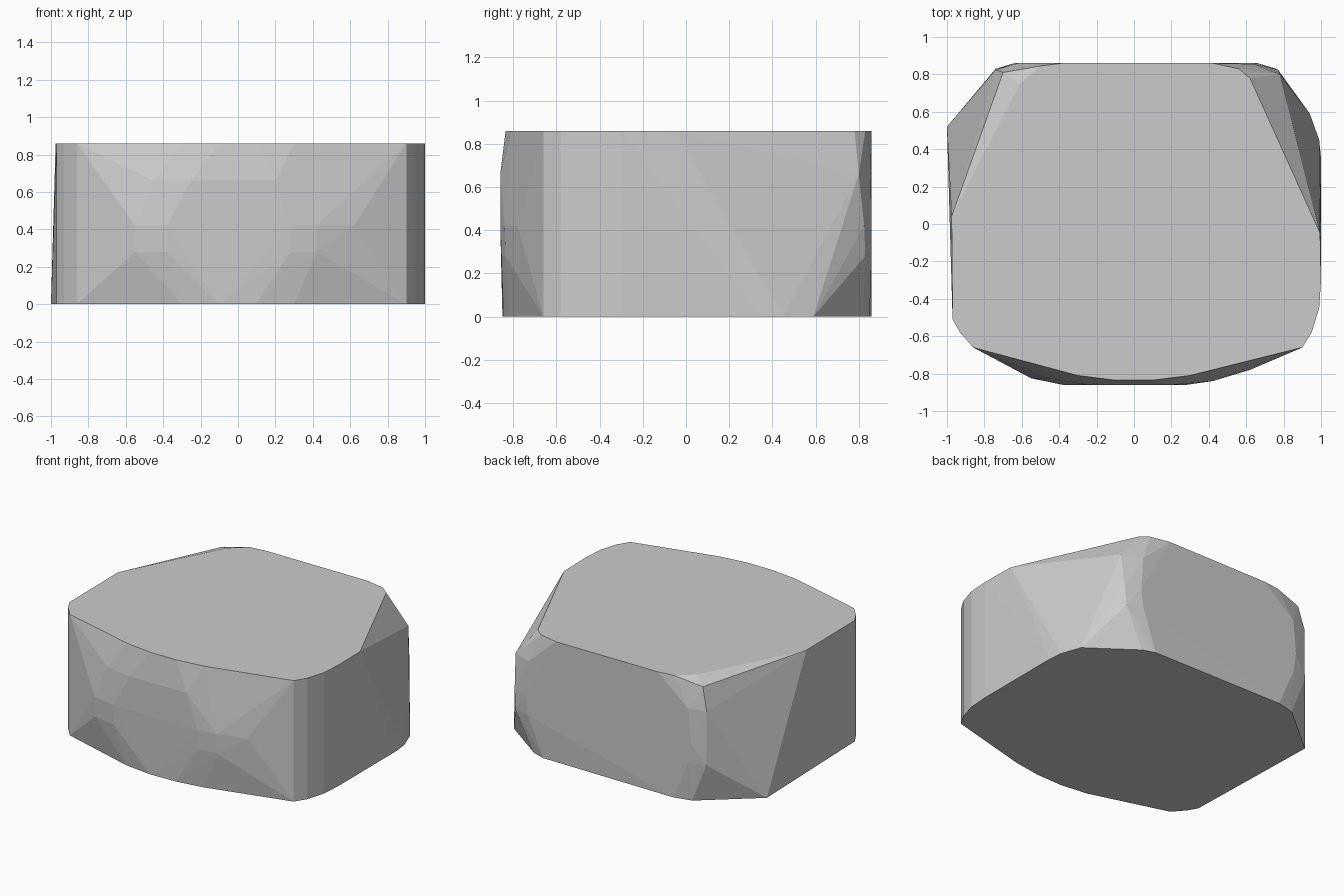
import bpy, bmesh

# Corner points shared by the vertical front edges: (x, y)
front_corners = [(0.90, -0.66), (0.95, -0.58), (0.99, -0.45), (1.0, -0.30),
                 (-0.86, -0.66), (-0.93, -0.58), (-0.97, -0.51)]

# Outline of each level, keyed by height
levels = {
    # flat underside
    0.0: front_corners + [(0.30, -0.815), (0.10, -0.845), (-0.10, -0.85), (-0.30, -0.825),
          (1.0, 0.35), (0.99, 0.45), (0.94, 0.59), (0.62, 0.82), (0.53, 0.85),
          (-0.50, 0.86), (-0.63, 0.83), (-1.0, 0.52)],
    # bulging middle rings
    0.28: [(0.76, 0.83), (0.64, 0.86), (-0.62, 0.86), (-0.74, 0.83),
           (0.42, -0.835), (0.28, -0.855), (-0.38, -0.855), (-0.55, -0.82)],
    0.42: [(0.77, 0.825), (0.66, 0.86), (-0.64, 0.86), (0.62, -0.78),
           (0.42, -0.84), (0.28, -0.86), (-0.38, -0.86), (-0.55, -0.825)],
    0.66: [(0.78, 0.80), (0.64, 0.855), (-0.62, 0.86), (-0.74, 0.825),
           (0.20, -0.86), (-0.25, -0.86), (-0.45, -0.825)],
    0.82: [(-0.70, 0.81)],
    # flat top
    0.86: front_corners + [(0.30, -0.81), (0.10, -0.835), (-0.10, -0.835), (-0.30, -0.81),
           (0.995, -0.05), (0.62, 0.78), (0.56, 0.83), (0.42, 0.86),
           (-0.38, 0.86), (-0.50, 0.845), (-0.61, 0.75), (-0.975, 0.04)],
}

# Faceted convex block wrapped around the outlines
bm = bmesh.new()
for z, outline in levels.items():
    for x, y in outline:
        bm.verts.new((x, y, z))
hull = bmesh.ops.convex_hull(bm, input=bm.verts)
bmesh.ops.delete(bm, geom=[v for v in bm.verts if not v.link_faces], context='VERTS')
bmesh.ops.dissolve_limit(bm, angle_limit=0.01, verts=bm.verts, edges=bm.edges)
bmesh.ops.recalc_face_normals(bm, faces=bm.faces)

mesh = bpy.data.meshes.new("block")
bm.to_mesh(mesh)
bm.free()
block = bpy.data.objects.new("block", mesh)
bpy.context.collection.objects.link(block)

# Plain grey
grey = bpy.data.materials.new("light_grey")
grey.diffuse_color = (0.6, 0.6, 0.6, 1)
mesh.materials.append(grey)
